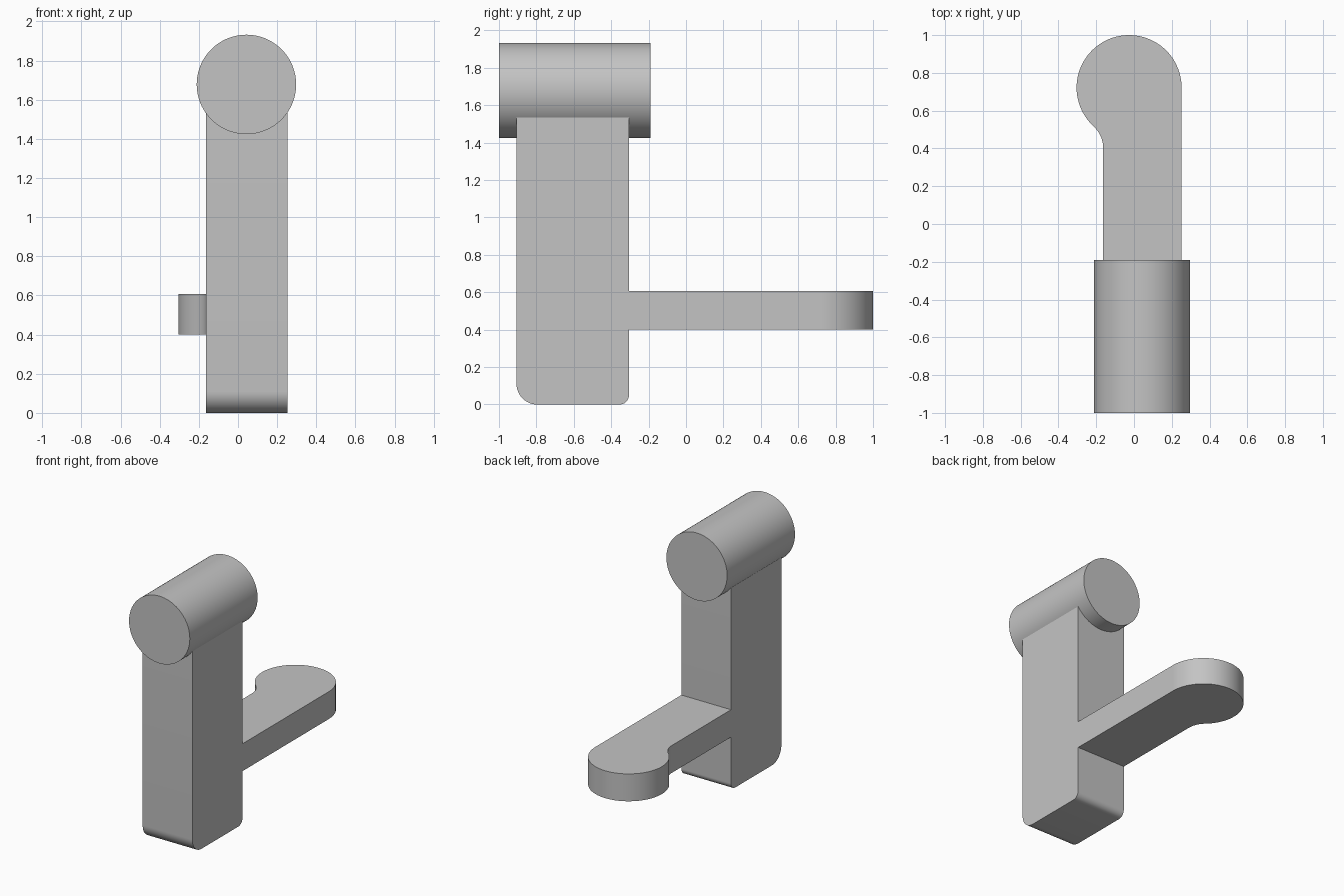
import bpy
import bmesh
from math import cos, sin, atan2, sqrt, radians, pi
from mathutils import Matrix, Vector

cube = bpy.data.objects.get("Cube")
if cube:
    bpy.data.objects.remove(cube, do_unlink=True)

grey = bpy.data.materials.new("plain grey")
grey.use_nodes = True
grey.diffuse_color = (0.55, 0.55, 0.55, 1)
grey.node_tree.nodes["Principled BSDF"].inputs["Base Color"].default_value = grey.diffuse_color


def arc(cx, cy, r, start, end, steps):
    """Points along a circular arc, angles in radians."""
    angles = [start + (end - start) * i / steps for i in range(steps + 1)]
    return [(cx + r * cos(a), cy + r * sin(a)) for a in angles]


def extrude(name, points, direction):
    """Solid made by sweeping a closed outline along a straight line."""
    bm = bmesh.new()
    face = bm.faces.new([bm.verts.new(p) for p in points])
    top = bmesh.ops.extrude_face_region(bm, geom=[face])
    moved = [v for v in top["geom"] if isinstance(v, bmesh.types.BMVert)]
    bmesh.ops.translate(bm, verts=moved, vec=Vector(direction))
    bmesh.ops.recalc_face_normals(bm, faces=bm.faces)
    mesh = bpy.data.meshes.new(name)
    bm.to_mesh(mesh)
    bm.free()
    mesh.materials.append(grey)
    obj = bpy.data.objects.new(name, mesh)
    bpy.context.collection.objects.link(obj)
    bpy.ops.object.select_all(action="DESELECT")
    obj.select_set(True)
    bpy.context.view_layer.objects.active = obj
    bpy.ops.object.shade_smooth_by_angle(angle=radians(30))
    return obj


LEFT, RIGHT = 0.252, -0.163       # shared side planes of post and arm
FRONT, BACK = -0.906, -0.305      # post depth

# Upright post with rounded lower edges, ending inside the crossbar
r_front, r_back = 0.11, 0.05
side = [(FRONT, 1.6), *arc(FRONT + r_front, r_front, r_front, pi, 1.5 * pi, 12),
        *arc(BACK - r_back, r_back, r_back, 1.5 * pi, 2 * pi, 12), (BACK, 1.6)]
extrude("post", [(RIGHT, y, z) for y, z in side], (LEFT - RIGHT, 0, 0))

# Round crossbar along the depth
ring = arc(0.043, 1.678, 0.254, 0, 2 * pi, 96)[:-1]
extrude("crossbar", [(x, -1, z) for x, z in ring], (0, 0.81, 0))

# Flat arm with a round pad, blended into the straight edge by a fillet
pad_x, pad_y, pad_r = LEFT - 0.278, 0.722, 0.278
blend_y = 0.4
dx, dy = pad_x - RIGHT, pad_y - blend_y
blend_r = (dx * dx + dy * dy - pad_r ** 2) / (2 * (pad_r - dx))
blend_x = RIGHT - blend_r
turn = atan2(dy, pad_x - blend_x)
outline = [(LEFT, BACK - 0.1), *arc(pad_x, pad_y, pad_r, 0, pi + turn, 64),
           *arc(blend_x, blend_y, blend_r, turn, 0, 16)[1:], (RIGHT, BACK - 0.1)]
# Stop the hidden end just inside the side planes of the post
outline[0], outline[-1] = (LEFT, BACK), (RIGHT, BACK)
extrude("arm", [(x, y, 0.4) for x, y in outline], (0, 0, 0.207))
